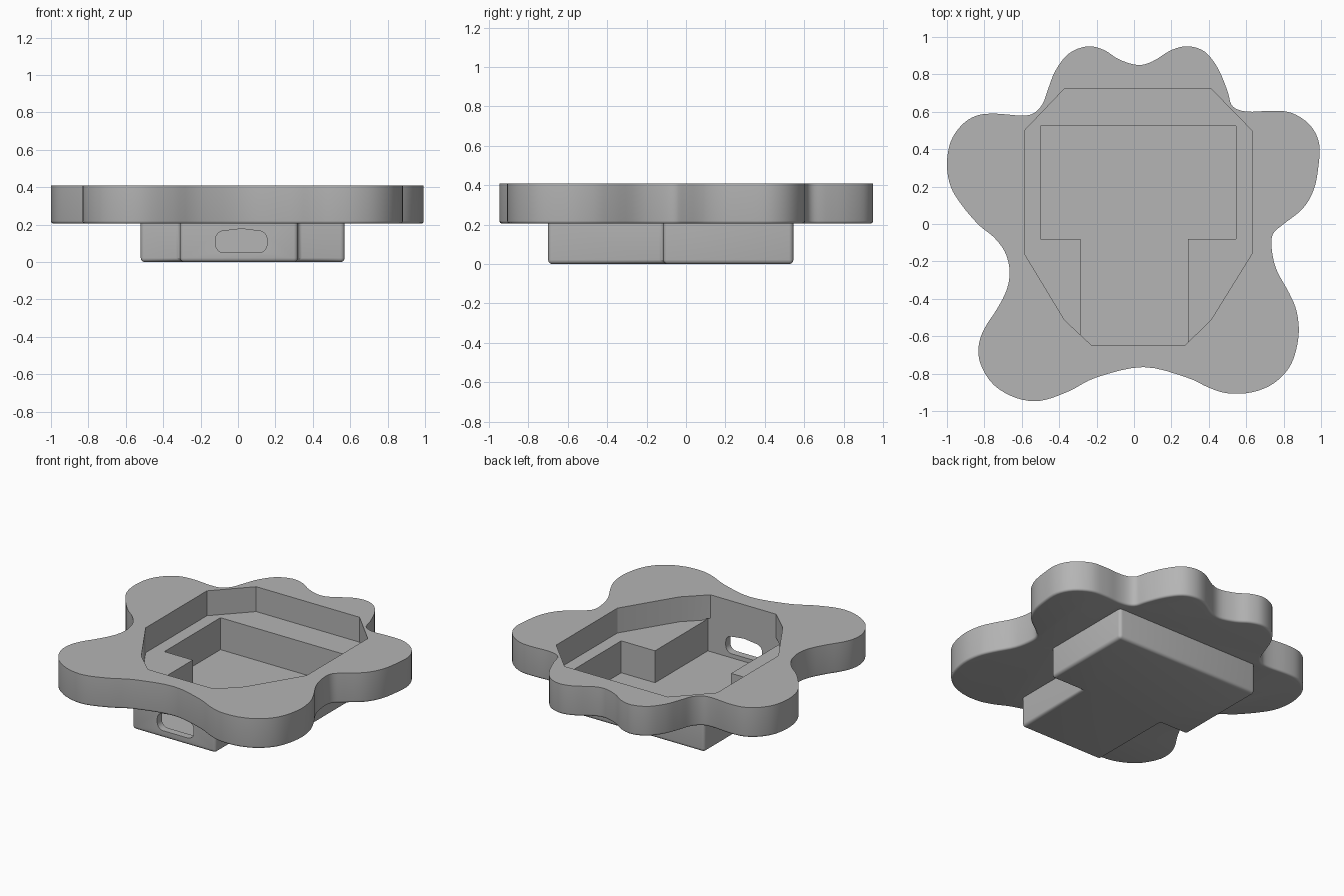
import bpy, bmesh, math
from mathutils import Vector

default = bpy.data.objects.get("Cube")
if default:
    bpy.data.objects.remove(default, do_unlink=True)

grey = bpy.data.materials.new("plain grey")
grey.use_nodes = True
grey.diffuse_color = (0.46, 0.46, 0.46, 1)
grey.node_tree.nodes["Principled BSDF"].inputs["Base Color"].default_value = grey.diffuse_color


def prism(name, outline, low, high, bevel=0.0, corners=False):
    """Extrude an outline upward; optionally round its bottom rim and upright corners."""
    bm = bmesh.new()
    base = bm.faces.new([bm.verts.new((x, y, low)) for x, y in outline])
    grown = bmesh.ops.extrude_face_region(bm, geom=[base], use_keep_orig=True)
    for v in grown["geom"]:
        if isinstance(v, bmesh.types.BMVert):
            v.co.z = high
    bmesh.ops.recalc_face_normals(bm, faces=bm.faces)
    if bevel:
        def wanted(edge):
            heights = [v.co.z < (low + high) / 2 for v in edge.verts]
            return all(heights) or (corners and any(heights))
        bmesh.ops.bevel(bm, geom=[e for e in bm.edges if wanted(e)], offset=bevel,
                        segments=4, profile=0.5, affect='EDGES')
    mesh = bpy.data.meshes.new(name)
    bm.to_mesh(mesh)
    bm.free()
    obj = bpy.data.objects.new(name, mesh)
    bpy.context.collection.objects.link(obj)
    mesh.materials.append(grey)
    return obj


def smooth_loop(points, steps=4):
    """Closed Catmull-Rom curve through the points."""
    pts = [Vector(p) for p in points]
    result = []
    for i in range(len(pts)):
        a, b, c, d = (pts[(i + k - 1) % len(pts)] for k in range(4))
        for s in range(steps):
            t = s / steps
            result.append((b * 2 + (c - a) * t + (a * 2 - b * 5 + c * 4 - d) * t ** 2
                           + (b * 3 - a - c * 3 + d) * t ** 3) / 2)
    return result


def combine(target, other, operation):
    """Boolean another solid into the target, then discard it."""
    other.hide_render = True
    mod = target.modifiers.new(operation, 'BOOLEAN')
    mod.operation, mod.solver, mod.object = operation, 'EXACT', other
    bpy.context.view_layer.objects.active = target
    bpy.ops.object.modifier_apply(modifier=mod.name)
    bpy.data.objects.remove(other, do_unlink=True)


def tee(left, right, back, shoulder, stem_left, stem_right, front):
    return [(left, back), (left, shoulder), (stem_left, shoulder), (stem_left, front),
            (stem_right, front), (stem_right, shoulder), (right, shoulder), (right, back)]


# Lobed plate
lobes = [(.02, .85), (.10, .87), (.2, .93), (.29, .95), (.38, .92), (.45, .83), (.5, .71),
         (.52, .64), (.56, .61), (.63, .6), (.73, .605), (.84, .595), (.94, .53), (.99, .43),
         (.985, .3), (.96, .18), (.9, .08), (.8, 0), (.745, -.05), (.735, -.12), (.76, -.24),
         (.83, -.37), (.87, -.47), (.88, -.6), (.84, -.75), (.75, -.85), (.63, -.9),
         (.5, -.905), (.4, -.875), (.28, -.82), (.05, -.765), (-.2, -.82), (-.35, -.895),
         (-.5, -.945), (-.63, -.93), (-.75, -.86), (-.82, -.75), (-.83, -.65), (-.8, -.56),
         (-.73, -.45), (-.68, -.35), (-.665, -.25), (-.69, -.15), (-.75, -.07), (-.83, -.005),
         (-.92, .1), (-.98, .2), (-1, .32), (-.98, .44), (-.92, .53), (-.84, .58), (-.74, .59),
         (-.61, .58), (-.54, .59), (-.49, .64), (-.46, .72), (-.42, .82), (-.35, .91),
         (-.25, .95), (-.16, .93), (-.08, .88)]
body = prism("lobed_housing", smooth_loop(lobes), 0.205, 0.41, bevel=0.015)

# T-shaped box underneath
box = prism("lower_box", tee(-.52, .57, .545, -.115, -.31, .32, -.7), 0, 0.23, 0.022, True)
combine(body, box, 'UNION')

# Shallow faceted recess in the top
facets = [(-.37, .725), (.41, .725), (.63, .5), (.63, -.16), (.41, -.515), (.27, -.65),
          (-.225, -.65), (-.37, -.515), (-.585, -.16), (-.585, .5)]
combine(body, prism("recess_cutter", facets, 0.24, 0.6), 'DIFFERENCE')

# Deep T-shaped pocket
pocket = tee(-.5, .545, .525, -.08, -.285, .29, -.65)
combine(body, prism("pocket_cutter", pocket, 0.022, 0.25), 'DIFFERENCE')

# Rounded slot through the front wall, with a gently arched top
slot = []
radius = 0.045
for quarter, (x, z) in enumerate([(.11, .122), (-.075, .122), (-.075, .095), (.11, .095)]):
    for s in range(7):
        angle = (quarter + s / 6) * math.pi / 2
        slot.append((x + radius * math.cos(angle), z + radius * math.sin(angle)))
    if quarter == 0:
        slot.append((0.018, 0.178))
cutter = prism("slot_cutter", slot, 0.6, 0.8)
cutter.rotation_euler.x = math.pi / 2
bpy.context.view_layer.update()
combine(body, cutter, 'DIFFERENCE')

# Smooth the curved walls, keep the edges crisp
bpy.ops.object.select_all(action='DESELECT')
body.select_set(True)
bpy.context.view_layer.objects.active = body
bpy.ops.object.shade_smooth_by_angle(angle=math.radians(30))
